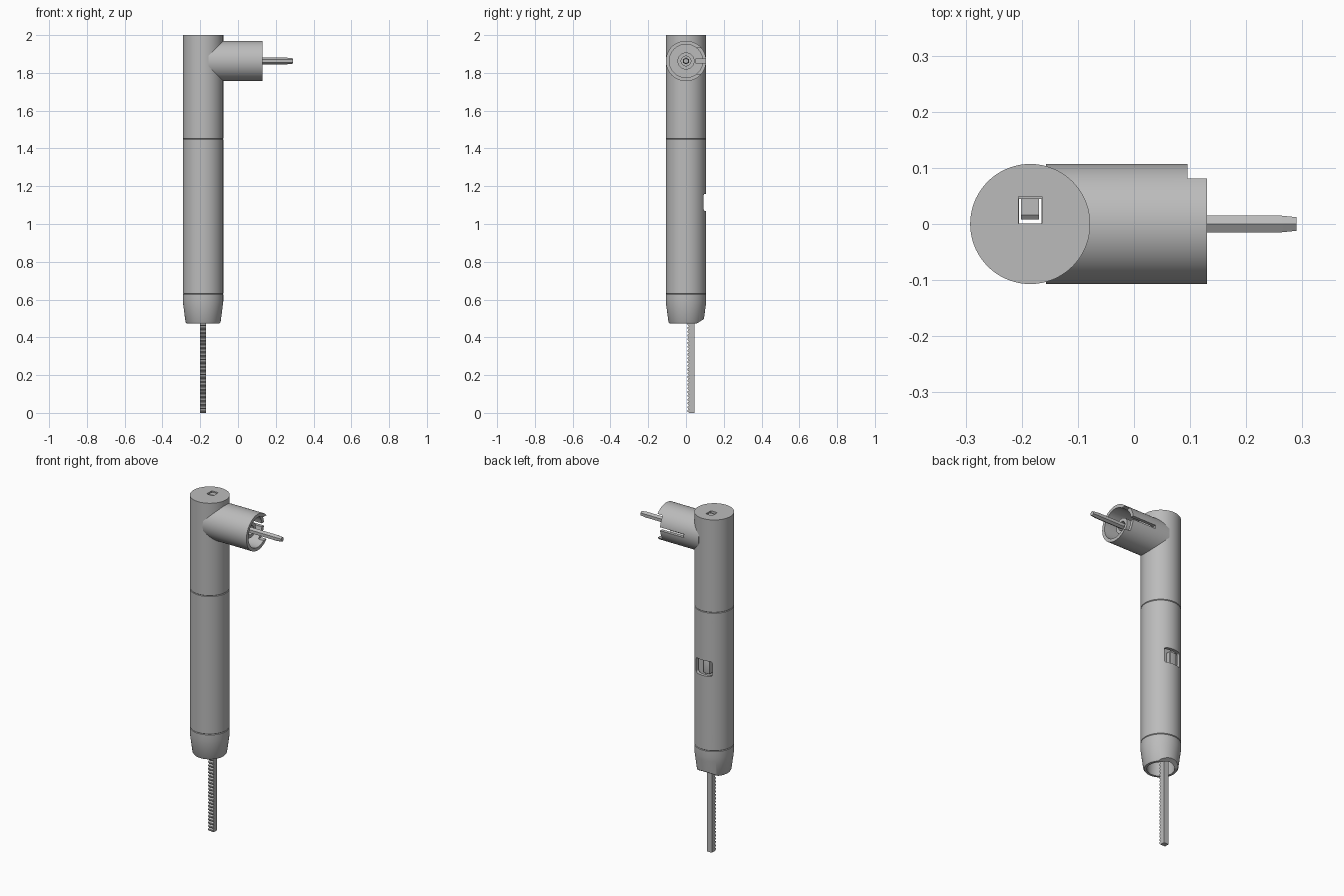
import bpy, bmesh, math
from mathutils import Matrix, Vector

cube = bpy.data.objects.get("Cube")
if cube:
    bpy.data.objects.remove(cube)

grey = bpy.data.materials.new("light grey plastic")
grey.use_nodes = True
grey.diffuse_color = (0.5, 0.5, 0.5, 1)
grey.node_tree.nodes["Principled BSDF"].inputs["Base Color"].default_value = (0.5, 0.5, 0.5, 1)

AX = -0.185      # x of the main body axis
R = 0.107        # outer radius of body and branch
RI = 0.088       # inner radius
BZ = 1.863       # height of the branch axis


def finish(bm, name):
    bmesh.ops.recalc_face_normals(bm, faces=bm.faces)
    mesh = bpy.data.meshes.new(name)
    bm.to_mesh(mesh)
    bm.free()
    mesh.materials.append(grey)
    obj = bpy.data.objects.new(name, mesh)
    bpy.context.collection.objects.link(obj)
    return obj


def lathe(name, profile, sides=72, sideways=False):
    """Spin a closed (radius, height) outline; sideways lays it along +x."""
    bm = bmesh.new()
    rings = []
    for r, h in profile:
        ring = []
        for i in range(sides):
            a = math.tau * i / sides
            x, y = r * math.cos(a), r * math.sin(a)
            ring.append(bm.verts.new((h, y, BZ + x) if sideways else (AX + x, y, h)))
        rings.append(ring)
    for k in range(len(profile)):
        n = (k + 1) % len(profile)
        if profile[k][0] == 0 and profile[n][0] == 0:
            continue
        for i in range(sides):
            j = (i + 1) % sides
            bm.faces.new((rings[k][i], rings[k][j], rings[n][j], rings[n][i]))
    bmesh.ops.remove_doubles(bm, verts=bm.verts, dist=1e-6)
    return finish(bm, name)


def box(name, low, high, tilt=0):
    low, high = Vector(low), Vector(high)
    bm = bmesh.new()
    bmesh.ops.create_cube(bm, size=1, matrix=Matrix.Translation((low + high) / 2)
                          @ Matrix.Rotation(tilt, 4, 'X') @ Matrix.Diagonal((*(high - low), 1)))
    return finish(bm, name)


def cut(obj, cutter):
    mod = obj.modifiers.new("cut", 'BOOLEAN')
    mod.operation, mod.solver, mod.object = 'DIFFERENCE', 'EXACT', cutter
    bpy.context.view_layer.objects.active = obj
    bpy.ops.object.modifier_apply(modifier=mod.name)
    bpy.data.objects.remove(cutter)


def bevel(obj, width):
    mod = obj.modifiers.new("round", 'BEVEL')
    mod.width, mod.segments = width, 3
    bpy.context.view_layer.objects.active = obj
    bpy.ops.object.modifier_apply(modifier=mod.name)
    return obj


# Body in three sleeves, with small chamfers forming the seams
S = 0.003
upper = lathe("upper_body", [(RI, 1.45), (R - S, 1.45), (R, 1.45 + S), (R, 2),
                             (0, 2), (0, 1.97), (RI, 1.97)])
middle = lathe("middle_body", [(RI, 0.63), (R - S, 0.63), (R, 0.63 + S),
                               (R, 1.45 - S), (R - S, 1.45), (RI, 1.45)])
nose = lathe("nose_cap", [(0.074, 0.474), (0.088, 0.474), (0.093, 0.482), (0.104, 0.565),
                          (R, 0.59), (R, 0.63 - S), (R - S, 0.63), (0.074, 0.63)])

# Square guide hole in the top, window in the back, slanted relief in the nose
cut(upper, box("hole_cutter", (AX - 0.021, 0.001, 1.9), (AX + 0.021, 0.049, 2.1)))
cut(middle, bevel(box("window_cutter", (AX - 0.053, 0.05, 1.07),
                      (AX + 0.053, 0.2, 1.16)), 0.012))
cut(nose, box("relief_cutter", (AX - 0.2, -0.005, 0.388),
              (AX + 0.2, 0.195, 0.488), math.radians(32)))

# Sliding switch and its backing behind the window
bevel(box("switch", (AX - 0.03, 0.05, 1.075), (AX + 0.012, 0.09, 1.155)), 0.006)
box("switch_backing", (AX - 0.06, 0.045, 1.05), (AX + 0.06, 0.06, 1.18))

# Inner floor that closes the nose, around the rack
floor = lathe("nose_floor", [(0, 0.57), (0.08, 0.57), (0.08, 0.59), (0, 0.59)])
cut(floor, box("floor_cutter", (AX - 0.02, 0, 0.5), (AX + 0.02, 0.05, 0.7)))

# Side branch: open cup with a stepped rim and a narrow slot on the back
branch = lathe("side_branch", [(0, -0.157), (R, -0.157), (R, 0.13), (RI, 0.13),
                               (RI, -0.05), (0, -0.05)], sideways=True)
cut(branch, box("rim_cutter", (0.095, 0.05, BZ - 0.07), (0.2, 0.2, BZ + 0.07)))
cut(branch, box("slot_cutter", (-0.06, 0.05, BZ - 0.01), (0.2, 0.2, BZ + 0.01)))

# Socket and hexagonal bit inside the branch
lathe("bit_socket", [(0.026, -0.05), (0.045, -0.05), (0.045, 0.085), (0.026, 0.085)],
      sides=40, sideways=True)
lathe("hex_bit", [(0, -0.05), (0.018, -0.05), (0.018, 0.255), (0.014, 0.29), (0, 0.29)],
      sides=6, sideways=True)

# Toothed rack running down through the body, teeth to the front
TEETH, TOP = 100, 1.995
pitch = TOP / TEETH
outline = [(0.045, 0), (0.045, TOP)]
for i in reversed(range(TEETH)):
    z = i * pitch
    outline += [(0.016, z + pitch), (0.008, z + pitch * 0.7), (0.008, z + pitch * 0.35)]
outline.append((0.016, 0))
bm = bmesh.new()
face = bm.faces.new([bm.verts.new((AX - 0.016, y, z)) for y, z in outline])
extruded = bmesh.ops.extrude_face_region(bm, geom=[face], use_keep_orig=True)["geom"]
bmesh.ops.translate(bm, vec=(0.032, 0, 0),
                    verts=[v for v in extruded if isinstance(v, bmesh.types.BMVert)])
finish(bm, "toothed_rack")

# Smooth the round walls, keep the edges crisp
for obj in bpy.context.collection.objects:
    if obj.type == 'MESH' and grey.name in obj.data.materials:
        bpy.ops.object.select_all(action='DESELECT')
        obj.select_set(True)
        bpy.context.view_layer.objects.active = obj
        bpy.ops.object.shade_smooth_by_angle(angle=math.radians(25))
